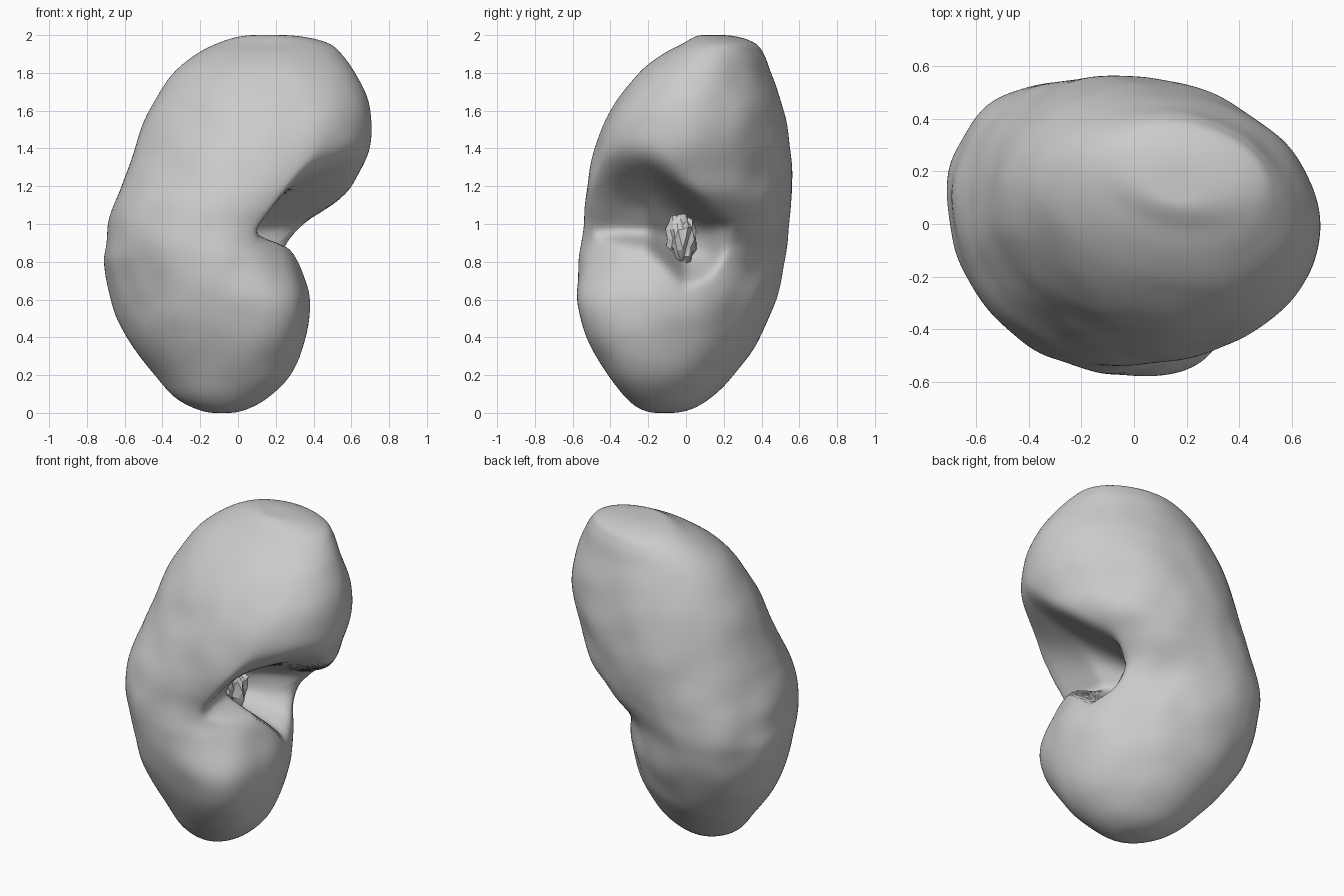
import bpy, bmesh, math
from mathutils import Vector, noise

if "Cube" in bpy.data.objects:
    bpy.data.objects.remove(bpy.data.objects["Cube"])

# Body outline by height: z, left x, right x, front y, back y, twist
PROFILE = [
    (0.00, -0.12, -0.05, -0.15, -0.08, 0.2), (0.02, -0.22, 0.05, -0.24, 0.03, 0.2),
    (0.08, -0.33, 0.16, -0.32, 0.13, 0.24), (0.20, -0.44, 0.28, -0.41, 0.25, 0.27),
    (0.40, -0.59, 0.36, -0.51, 0.39, 0.28), (0.60, -0.67, 0.38, -0.56, 0.48, 0.27),
    (0.80, -0.71, 0.32, -0.56, 0.52, 0.22), (0.90, -0.70, 0.29, -0.55, 0.54, 0.17),
    (1.00, -0.69, 0.37, -0.54, 0.55, 0.13), (1.10, -0.66, 0.51, -0.54, 0.56, 0.11),
    (1.20, -0.62, 0.61, -0.53, 0.56, 0.12), (1.40, -0.55, 0.70, -0.48, 0.55, 0.14),
    (1.60, -0.47, 0.70, -0.40, 0.52, 0.14), (1.80, -0.34, 0.62, -0.25, 0.45, 0.14),
    (1.90, -0.22, 0.55, -0.12, 0.41, 0.14), (1.96, -0.10, 0.47, -0.01, 0.36, 0.14),
    (2.00, 0.09, 0.23, 0.09, 0.19, 0.14)]
# Side hollow by y: centre z, reach up, reach down, floor x, floor slope above centre
HOLLOW = [
    (-0.45, 0.98, 0.37, 0.06, 0.10, 0.75), (-0.20, 0.98, 0.30, 0.08, 0.06, 0.75),
    (0.00, 0.93, 0.19, 0.19, -0.14, 0.40), (0.12, 0.91, 0.13, 0.14, 0.00, 0.30),
    (0.20, 0.93, 0.08, 0.08, 0.26, 0.20), (0.30, 0.95, 0.06, 0.06, 0.45, 0.00)]
# Swellings: direction, angular width, centre z, height, amount
SWELLS = [(0.75, 0.45, 0.98, 0.17, 0.085), (-0.85, 0.40, 0.52, 0.24, 0.05)]


def lookup(table, t):
    """Blend the rows of a table at t, linearly."""
    t = min(max(t, table[0][0]), table[-1][0])
    for a, b in zip(table, table[1:]):
        if t <= b[0]:
            k = (t - a[0]) / (b[0] - a[0])
            return [p + (q - p) * k for p, q in zip(a[1:], b[1:])]


def smooth_lookup(table, t):
    """Blend the rows of a table at t with a smooth curve."""
    n = len(table) - 1
    i = next((i for i in range(n) if t <= table[i + 1][0]), n - 1)
    h = table[i + 1][0] - table[i][0]
    k = min(max((t - table[i][0]) / h, 0), 1)

    def slope(j, c):
        lo, hi = table[max(j - 1, 0)], table[min(j + 1, n)]
        return (hi[c] - lo[c]) / (hi[0] - lo[0])
    return [(2*k**3 - 3*k*k + 1) * table[i][c] + (k**3 - 2*k*k + k) * h * slope(i, c)
            + (3*k*k - 2*k**3) * table[i + 1][c] + (k**3 - k*k) * h * slope(i + 1, c)
            for c in range(1, len(table[0]))]


def carve(p):
    """Pull the +x side inwards to form the hollow."""
    zc, up, down, floor, slope = lookup(HOLLOW, p.y)
    d = p.z - zc
    floor += slope * max(d, 0)
    w = math.exp(-abs(d / (up if d > 0 else down)) ** (3.5 if d > 0 else 4))
    if p.x > floor:
        p.x -= w * (p.x - floor)
    return p


def swell(a, z):
    """Extra outward push at direction a and height z."""
    total = 0
    for direction, width, zc, height, amount in SWELLS:
        da = (a - direction + math.pi) % math.tau - math.pi
        total += amount * math.exp(-(da / width) ** 2 - ((z - zc) / height) ** 2)
    return total


def finish(bm, name, mat, smooth):
    bmesh.ops.recalc_face_normals(bm, faces=bm.faces)
    mesh = bpy.data.meshes.new(name)
    bm.to_mesh(mesh)
    bm.free()
    obj = bpy.data.objects.new(name, mesh)
    bpy.context.collection.objects.link(obj)
    mesh.materials.append(mat)
    for f in mesh.polygons:
        f.use_smooth = smooth
    return obj


grey = bpy.data.materials.new("soft grey")
grey.diffuse_color = (0.6, 0.6, 0.6, 1)
grey.use_nodes = True
grey.node_tree.nodes["Principled BSDF"].inputs["Base Color"].default_value = grey.diffuse_color

# Bean-shaped body lofted from twisted oval rings
RINGS, SEG = 160, 144
table = [(math.acos(1 - r[0]),) + r[1:] for r in PROFILE]
bm = bmesh.new()
rings = []
for i in range(RINGS + 1):
    u = math.pi * i / RINGS
    z = 1 - math.cos(u)
    x0, x1, y0, y1, twist = smooth_lookup(table, u)
    ring = []
    for j in range(SEG):
        a = math.tau * j / SEG
        out = Vector((math.cos(a), math.sin(a), 0))
        p = Vector(((x0 + x1) / 2 + (x1 - x0) / 2 * math.cos(a),
                    (y0 + y1) / 2 + (y1 - y0) / 2 * math.sin(a - twist), z))
        p = carve(p + out * swell(a, z))
        # gentle lumps on the skin
        lump = 0.014 * noise.noise(p * 5) * math.sin(u)
        ring.append(bm.verts.new(p + out * lump))
    rings.append(ring)
for lo, hi in zip(rings, rings[1:]):
    for j in range(SEG):
        k = (j + 1) % SEG
        bm.faces.new((lo[j], lo[k], hi[k], hi[j]))
bm.faces.new(rings[0][::-1])
bm.faces.new(rings[-1])
body = finish(bm, "body", grey, True)
soften = body.modifiers.new("soften", 'SMOOTH')
soften.factor = 0.5
soften.iterations = 5

# Ragged tissue at the bottom of the hollow
bm = bmesh.new()
bmesh.ops.create_icosphere(bm, subdivisions=3, radius=1)
for v in bm.verts:
    r = 1 + 0.4 * noise.noise(v.co * 2.5)
    v.co = Vector((-0.06 + 0.12 * r * v.co.x, -0.03 + 0.08 * r * v.co.y,
                   0.92 + 0.19 * r * v.co.z))
finish(bm, "inner_tissue", grey, False)
